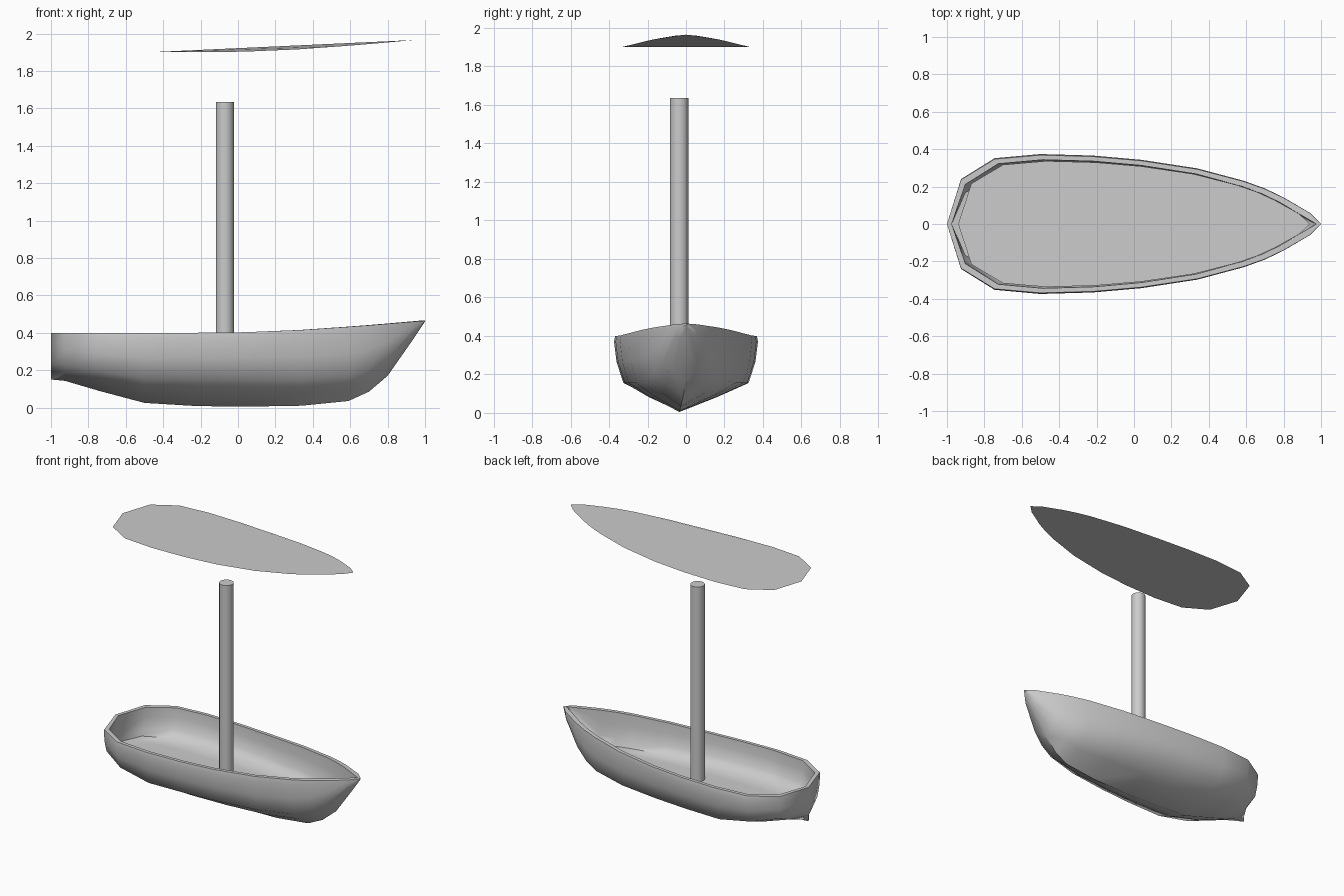
import bpy, bmesh

if "Cube" in bpy.data.objects:
    bpy.data.objects.remove(bpy.data.objects["Cube"])

# Plan stations: x, half width, keel height, rim height
STATIONS = [
    (-1.0, 0.0, 0.15, 0.40), (-0.925, 0.24, 0.143, 0.40), (-0.745, 0.352, 0.09, 0.40),
    (-0.5, 0.374, 0.025, 0.40), (-0.22, 0.366, 0.008, 0.40), (0.04, 0.343, 0.005, 0.403),
    (0.34, 0.297, 0.01, 0.415), (0.59, 0.23, 0.035, 0.432), (0.70, 0.19, 0.085, 0.44),
    (0.80, 0.142, 0.17, 0.448), (0.94, 0.06, 0.37, 0.46), (1.0, 0.0, 0.46, 0.465),
]
KEEL_Y = -0.035
FLOOR_Z = 0.2


def outer_half(w, keel, rim):
    """Half section from rim to keel as (y, z)."""
    chine = max(0.155, keel + 0.34 * (rim - keel))
    h = rim - chine
    return [(w * 0.985, rim), (w, rim - 0.12 * h), (w * 0.965, chine + 0.45 * h),
            (w * 0.87, chine), (w * 0.48, keel + 0.5 * (chine - keel)), (0, keel)]


def inner_half(w, keel, rim):
    """Half section of the cockpit from inner rim to floor centre."""
    w = max(0, w - 0.025)
    floor = min(rim - 0.003, max(FLOOR_Z, keel + 0.04))
    h = rim - floor
    return [(w * 0.985, rim), (w * 0.97, rim - 0.35 * h), (w * 0.91, floor + 0.25 * h),
            (w * 0.78, floor + 0.02 * h), (w * 0.4, floor), (0, floor)]


def mirrored(half):
    return half + [(-y, z) for y, z in reversed(half[:-1])]


def finish(name, bm, angle=None):
    bmesh.ops.remove_doubles(bm, verts=bm.verts, dist=0.0005)
    bmesh.ops.recalc_face_normals(bm, faces=bm.faces)
    mesh = bpy.data.meshes.new(name)
    bm.to_mesh(mesh)
    bm.free()
    ob = bpy.data.objects.new(name, mesh)
    bpy.context.collection.objects.link(ob)
    if angle:
        bpy.ops.object.select_all(action='DESELECT')
        bpy.context.view_layer.objects.active = ob
        ob.select_set(True)
        bpy.ops.object.shade_smooth_by_angle(angle=angle)
    return ob


# Hull: closed loops running around outside skin, rim and cockpit
bm = bmesh.new()
loops = []
for x, w, keel, rim in STATIONS:
    loop = []
    for y, z in mirrored(outer_half(w, keel, rim)):
        # the keel drifts slightly off centre with depth
        drift = KEEL_Y * max(0, 1 - z / 0.15) if w else 0
        loop.append(bm.verts.new((x, y + drift, z)))
    for y, z in reversed(mirrored(inner_half(w, keel, rim))):
        # the cockpit floor stops short of the raked stem
        loop.append(bm.verts.new((x * 0.975, y, z)))
    loops.append(loop)
for a, b in zip(loops, loops[1:]):
    n = len(a)
    for i in range(n):
        j = (i + 1) % n
        bm.faces.new((a[i], a[j], b[j], b[i]))
finish("hull", bm, 0.9)

# Mast
bm = bmesh.new()
bmesh.ops.create_cone(bm, cap_ends=True, segments=32, radius1=0.048, radius2=0.048, depth=1.44)
bmesh.ops.translate(bm, verts=bm.verts, vec=(-0.07, KEEL_Y, 0.915))
finish("mast", bm, 0.6)

# Canopy: a thin sheet following the rim outline
bm = bmesh.new()
pts = [(x * 0.94, w * 0.9, rim + 1.5) for x, w, _, rim in STATIONS]
ring = pts + [(x, -y, z) for x, y, z in reversed(pts[1:-1])]
bm.faces.new([bm.verts.new(p) for p in ring])
canopy = finish("canopy", bm)
if canopy.data.polygons[0].normal.z < 0:
    canopy.data.flip_normals()
